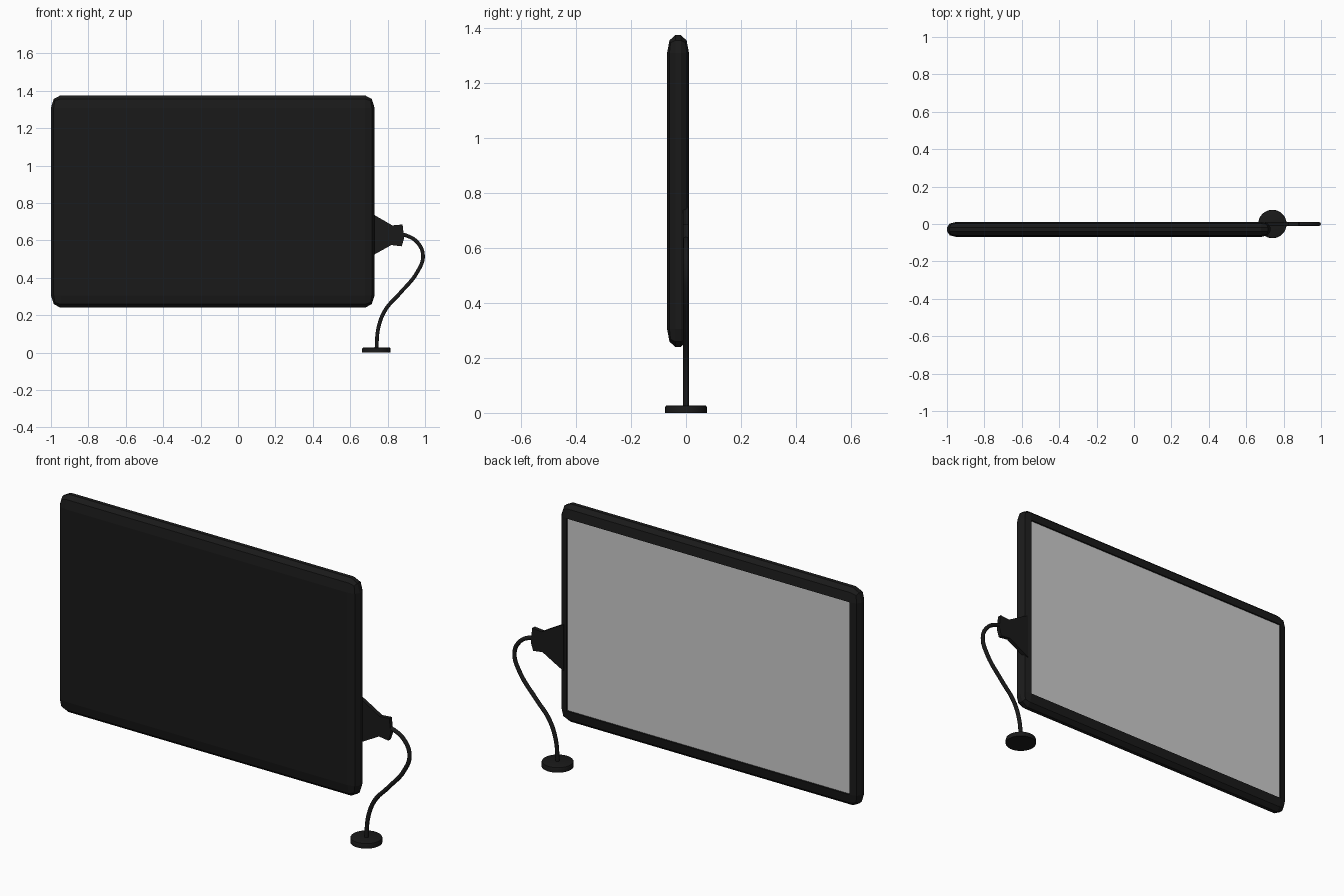
import bpy, bmesh
from math import radians
from mathutils import Vector

if "Cube" in bpy.data.objects:
    bpy.data.objects.remove(bpy.data.objects["Cube"])

black = bpy.data.materials.new("black_plastic")
black.diffuse_color = (0.01, 0.01, 0.01, 1)
black.use_nodes = True
black.node_tree.nodes["Principled BSDF"].inputs["Base Color"].default_value = black.diffuse_color


def add(name, bm, mat=None):
    bmesh.ops.recalc_face_normals(bm, faces=bm.faces)
    me = bpy.data.meshes.new(name)
    bm.to_mesh(me)
    bm.free()
    ob = bpy.data.objects.new(name, me)
    bpy.context.collection.objects.link(ob)
    if mat:
        me.materials.append(mat)
    return ob


def smooth(ob, angle=40):
    bpy.ops.object.select_all(action='DESELECT')
    ob.select_set(True)
    bpy.context.view_layer.objects.active = ob
    bpy.ops.object.shade_smooth_by_angle(angle=radians(angle))


# Display housing: box with rounding stretched per axis, back face recessed
size = Vector((1.73, 0.08, 1.135))
rounding = Vector((0.05, 0.03, 0.066))
centre = Vector((-0.135, -0.029, 0.8075))
bm = bmesh.new()
bmesh.ops.create_cube(bm, size=1)
bmesh.ops.scale(bm, vec=[s / r for s, r in zip(size, rounding)], verts=bm.verts)
bmesh.ops.bevel(bm, geom=bm.edges[:], offset=1, segments=2, profile=0.5, affect='EDGES')
bmesh.ops.scale(bm, vec=rounding, verts=bm.verts)
bmesh.ops.translate(bm, vec=centre, verts=bm.verts)
back = max(bm.faces, key=lambda f: f.calc_center_median().y + f.calc_area())
back = max((f for f in bm.faces if f.calc_area() > 1), key=lambda f: f.calc_center_median().y)
bmesh.ops.inset_individual(bm, faces=[back], thickness=0.002)
bmesh.ops.translate(bm, vec=(0, -0.008, 0), verts=back.verts[:])
add("display_housing", bm, black)

# Grey screen sitting in the recess
bm = bmesh.new()
bmesh.ops.create_cube(bm, size=1)
bmesh.ops.scale(bm, vec=(1.626, 0.005, 0.999), verts=bm.verts)
bmesh.ops.translate(bm, vec=(centre.x, 0.003, centre.z), verts=bm.verts)
add("screen", bm)

# Flat flared bracket joining the stem to the housing
outline = [(0.70, 0.75), (0.73, 0.735), (0.825, 0.68), (0.88, 0.685), (0.888, 0.61),
           (0.875, 0.568), (0.82, 0.575), (0.73, 0.525), (0.70, 0.51)]
bm = bmesh.new()
face = bm.faces.new([bm.verts.new((x, -0.011, z)) for x, z in outline])
ext = bmesh.ops.extrude_face_region(bm, geom=[face])
bmesh.ops.translate(bm, vec=(0, 0.021, 0),
                    verts=[g for g in ext["geom"] if isinstance(g, bmesh.types.BMVert)])
add("bracket", bm, black)

# Curved gooseneck stem
path = [(0.86, 0.633), (0.90, 0.626), (0.96, 0.588), (0.989, 0.519), (0.96, 0.433),
        (0.864, 0.315), (0.789, 0.23), (0.751, 0.134), (0.74, 0.015)]
cu = bpy.data.curves.new("stem", 'CURVE')
cu.dimensions = '3D'
cu.bevel_depth = 0.0105
cu.bevel_resolution = 3
cu.resolution_u = 6
cu.use_fill_caps = True
sp = cu.splines.new('BEZIER')
sp.bezier_points.add(len(path) - 1)
for p, (x, z) in zip(sp.bezier_points, path):
    p.co = (x, 0, z)
    p.handle_left_type = p.handle_right_type = 'AUTO'
cu.materials.append(black)
bpy.context.collection.objects.link(bpy.data.objects.new("stem", cu))

# Round foot with a chamfered top rim
bm = bmesh.new()
bmesh.ops.create_cone(bm, cap_ends=True, segments=32, radius1=0.076, radius2=0.076, depth=0.027)
bmesh.ops.translate(bm, vec=(0.74, 0, 0.0135), verts=bm.verts)
rim = [e for e in bm.edges if all(v.co.z > 0.02 for v in e.verts)]
bmesh.ops.bevel(bm, geom=rim, offset=0.006, segments=2, profile=0.5, affect='EDGES')
smooth(add("foot", bm, black))
